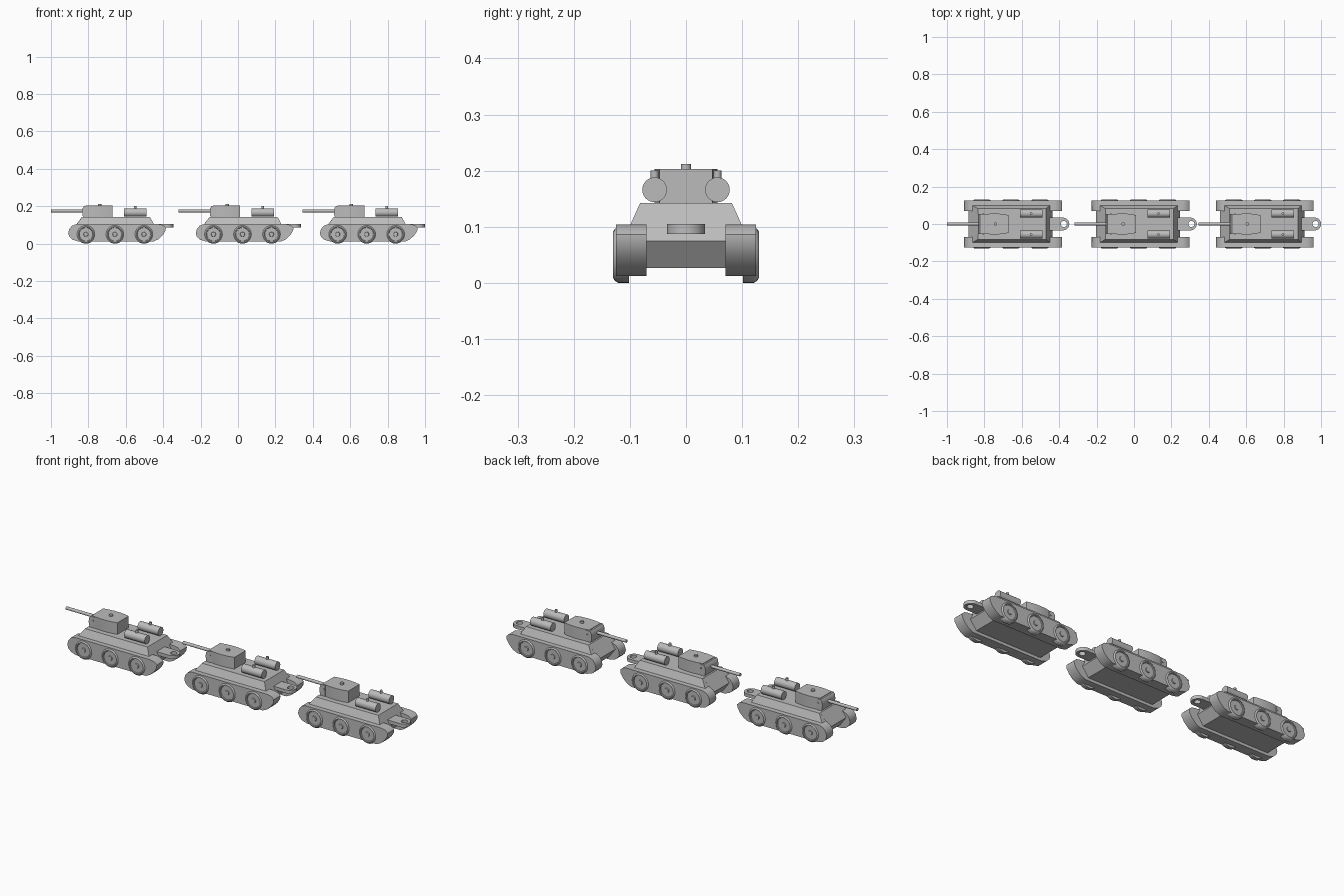
import bpy, bmesh, math
from mathutils import Matrix, Vector

cube = bpy.data.objects.get("Cube")
if cube:
    bpy.data.objects.remove(cube, do_unlink=True)

grey = bpy.data.materials.new("plain_grey")
grey.use_nodes = True
color = (0.5, 0.5, 0.5, 1)
grey.diffuse_color = color
grey.node_tree.nodes["Principled BSDF"].inputs["Base Color"].default_value = color


def finish(bm, name, offset, angle=35):
    bmesh.ops.recalc_face_normals(bm, faces=bm.faces)
    mesh = bpy.data.meshes.new(name)
    bm.to_mesh(mesh)
    bm.free()
    mesh.materials.append(grey)
    obj = bpy.data.objects.new(name, mesh)
    obj.location.x = offset
    bpy.context.collection.objects.link(obj)
    bpy.ops.object.select_all(action='DESELECT')
    obj.select_set(True)
    bpy.context.view_layer.objects.active = obj
    bpy.ops.object.shade_smooth_by_angle(angle=math.radians(angle))
    return obj


def bridge(bm, loops, cap=True):
    """Join equal rings of points with quads and optionally cap the ends."""
    rings = [[bm.verts.new(p) for p in loop] for loop in loops]
    n = len(rings[0])
    for a, b in zip(rings, rings[1:]):
        for i in range(n):
            bm.faces.new((a[i], a[(i + 1) % n], b[(i + 1) % n], b[i]))
    if cap:
        bm.faces.new(rings[0])
        bm.faces.new(rings[-1])
    return rings


def side_prism(name, profile, y0, y1, offset):
    bm = bmesh.new()
    bridge(bm, [[(x, y, z) for x, z in profile] for y in (y0, y1)])
    return finish(bm, name, offset)


def lathe(name, profile, center, axis, offset, segments=32):
    """Revolve (distance along axis, radius) pairs around an axis."""
    turn = Vector(axis).to_track_quat('Z', 'Y').to_matrix()
    center = Vector(center)
    steps = [math.tau * i / segments for i in range(segments)]
    bm = bmesh.new()
    bridge(bm, [[center + turn @ Vector((r * math.cos(t), r * math.sin(t), d))
                 for t in steps] for d, r in profile])
    return finish(bm, name, offset)


def cylinder(name, center, axis, length, radius, offset, segments=24):
    return lathe(name, [(0, radius), (length, radius)], center, axis, offset, segments)


track_profile = [(.092, .055), (.098, .078), (.113, .096), (.135, .104), (.575, .104),
                 (.6, .099), (.614, .086), (.613, .07), (.598, .046), (.575, .024),
                 (.55, .012), (.145, .012), (.115, .021), (.098, .037)]
hull_profile = [(.165, .142), (.115, .075), (.15, .027), (.53, .027), (.565, .075), (.53, .142)]
wheel_profile = [(0, .05), (.019, .05), (.025, .046), (.028, .041), (.027, .037),
                 (.022, .035), (.022, .013), (.027, .011), (.027, .004)]


def rectangle(x0, x1, half, z):
    return [(x0, -half, z), (x1, -half, z), (x1, half, z), (x0, half, z)]


def build_turret(offset):
    # Bowed side walls, flat rear
    half = [(.185, .048), (.21, .053), (.24, .056), (.27, .056), (.3, .053), (.33, .047)]
    outline = [(x, -y) for x, y in half] + [(x, y) for x, y in reversed(half)]
    bm = bmesh.new()
    bridge(bm, [[(x, y, z) for x, y in outline] for z in (.138, .203)])
    finish(bm, "turret", offset)
    # Rounded gun mantlet
    front = [(.2, .14), (.175, .14), (.169, .15), (.167, .17), (.169, .19), (.177, .2), (.2, .2)]
    side_prism("gun_mantlet", front, -.054, .054, offset)
    for s in (-1, 1):
        cylinder("mantlet_pin", (.193, s * .052, .179), (0, s, 0), .005, .004, offset, 12)
    cylinder("turret_hatch_knob", (.26, 0, .2), (0, 0, 1), .012, .009, offset)
    cylinder("gun_barrel", (0, 0, .175), (1, 0, 0), .18, .008, offset)


def build_coupling(offset):
    # Flat tow tab with round end and pin hole
    outer, inner = [], []
    for i in range(32):
        t = math.tau * i / 32
        c, s = math.cos(t), math.sin(t)
        r = .034
        if c < -.001:
            r = min(.08 / -c, .034 / max(abs(s), .001))
        outer.append((.62 + r * c, r * s))
        inner.append((.625 + .016 * c, .016 * s))
    loops = [[(x, y, z) for x, y in ring] for ring, z in
             ((outer, .087), (outer, .105), (inner, .105), (inner, .087), (outer, .087))]
    bm = bmesh.new()
    bridge(bm, loops, cap=False)
    bmesh.ops.remove_doubles(bm, verts=bm.verts, dist=.00001)
    finish(bm, "tow_coupling", offset)


def build_tank(offset):
    side_prism("lower_hull", hull_profile, -.072, .072, offset)
    bm = bmesh.new()
    bridge(bm, [rectangle(.136, .551, .1, .102), rectangle(.165, .53, .082, .142)])
    finish(bm, "upper_hull", offset, 20)
    build_turret(offset)
    build_coupling(offset)
    for s in (-1, 1):
        side_prism("track", track_profile, s * .07, s * .125, offset)
        for x in (.187, .342, .497):
            lathe("road_wheel", wheel_profile, (x, s * .102, .05), (0, s, 0), offset)
        # Fuel drums with filler knobs
        cylinder("fuel_drum", (.39, s * .056, .166), (1, 0, 0), .12, .022, offset, 32)
        cylinder("drum_filler_knob", (.45, s * .056, .18), (0, 0, 1), .02, .007, offset, 16)


for start in (-1, -.318, .346):
    build_tank(start)
